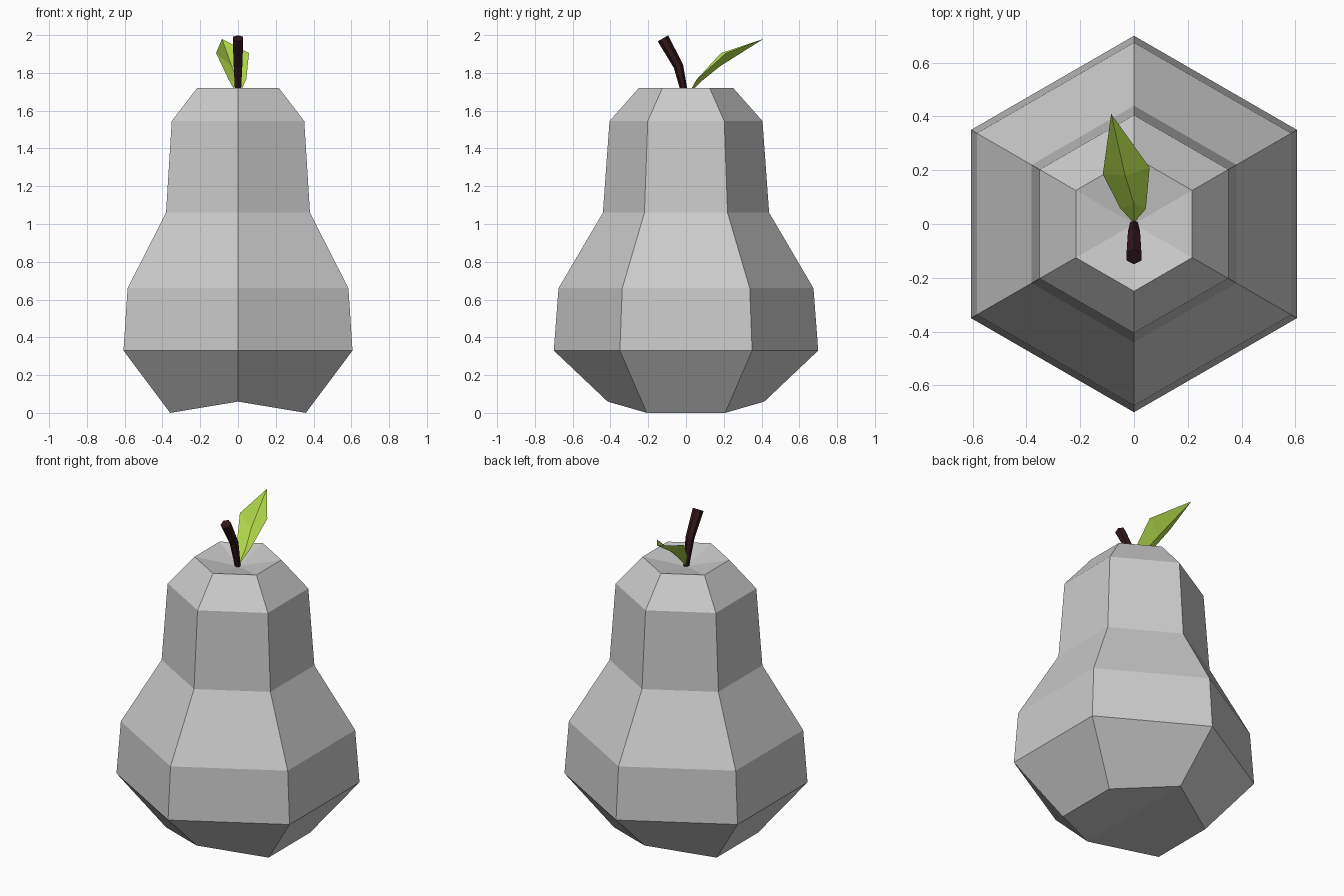
import bpy
from math import sin, cos, pi
from mathutils import Vector

if "Cube" in bpy.data.objects:
    bpy.data.objects.remove(bpy.data.objects["Cube"])


def build(name, verts, faces, color=None):
    mesh = bpy.data.meshes.new(name)
    mesh.from_pydata(verts, [], faces)
    mesh.update()
    obj = bpy.data.objects.new(name, mesh)
    bpy.context.collection.objects.link(obj)
    if color:
        mat = bpy.data.materials.new(name + "_colour")
        mat.diffuse_color = (*color, 1)
        mat.use_nodes = True
        mat.node_tree.nodes["Principled BSDF"].inputs["Base Color"].default_value = mat.diffuse_color
        mesh.materials.append(mat)
    return obj


def skin(rings, n=6):
    """Quads joining consecutive n-sided rings."""
    return [(r * n + i, r * n + (i + 1) % n, (r + 1) * n + (i + 1) % n, (r + 1) * n + i)
            for r in range(rings - 1) for i in range(n)]


def hexagon(radius):
    return [(radius * cos(pi / 2 + i * pi / 3), radius * sin(pi / 2 + i * pi / 3)) for i in range(6)]


# Fruit body: six-sided lathe profile (radius, height)
profile = [(0.415, 0), (0.70, 0.33), (0.675, 0.66), (0.44, 1.06), (0.405, 1.545), (0.25, 1.72)]
verts = [Vector((x, y, z)) for r, z in profile for x, y in hexagon(r)]
verts[0].z = verts[3].z = 0.06          # notch running front to back underneath
faces = skin(len(profile))
faces += [(3, 2, 1, 0), (5, 4, 3, 0)]
top = 6 * (len(profile) - 1)
verts.append(Vector((0, 0, 1.67)))      # dimple at the crown
faces += [(top + i, top + (i + 1) % 6, len(verts) - 1) for i in range(6)]
build("fruit_body", verts, faces)

# Stem: bent tube (y, z, radius, slope of the cut)
path = [(0, 1.66, 0.016, 0), (-0.04, 1.835, 0.026, 0.3), (-0.122, 1.983, 0.032, 0.53)]
verts = [(x, cy + y * cos(a), cz + y * sin(a)) for cy, cz, r, a in path for x, y in hexagon(r)]
faces = skin(len(path)) + [(5, 4, 3, 2, 1, 0), tuple(range(12, 18))]
build("stem", verts, faces, (0.03, 0.008, 0.01))

# Leaf: left edge, sunken midrib and right edge meeting at base and tip
verts = [(0, 0.005, 1.675),
         (-0.05, 0.056, 1.765), (0, 0.075, 1.75), (0.044, 0.056, 1.765),
         (-0.116, 0.185, 1.905), (-0.033, 0.18, 1.835), (0.058, 0.21, 1.905),
         (-0.085, 0.41, 1.98)]
faces = [(0, 2, 1), (0, 3, 2), (1, 2, 5, 4), (2, 3, 6, 5), (4, 5, 7), (5, 6, 7)]
build("leaf", verts, faces, (0.45, 0.70, 0.07))
